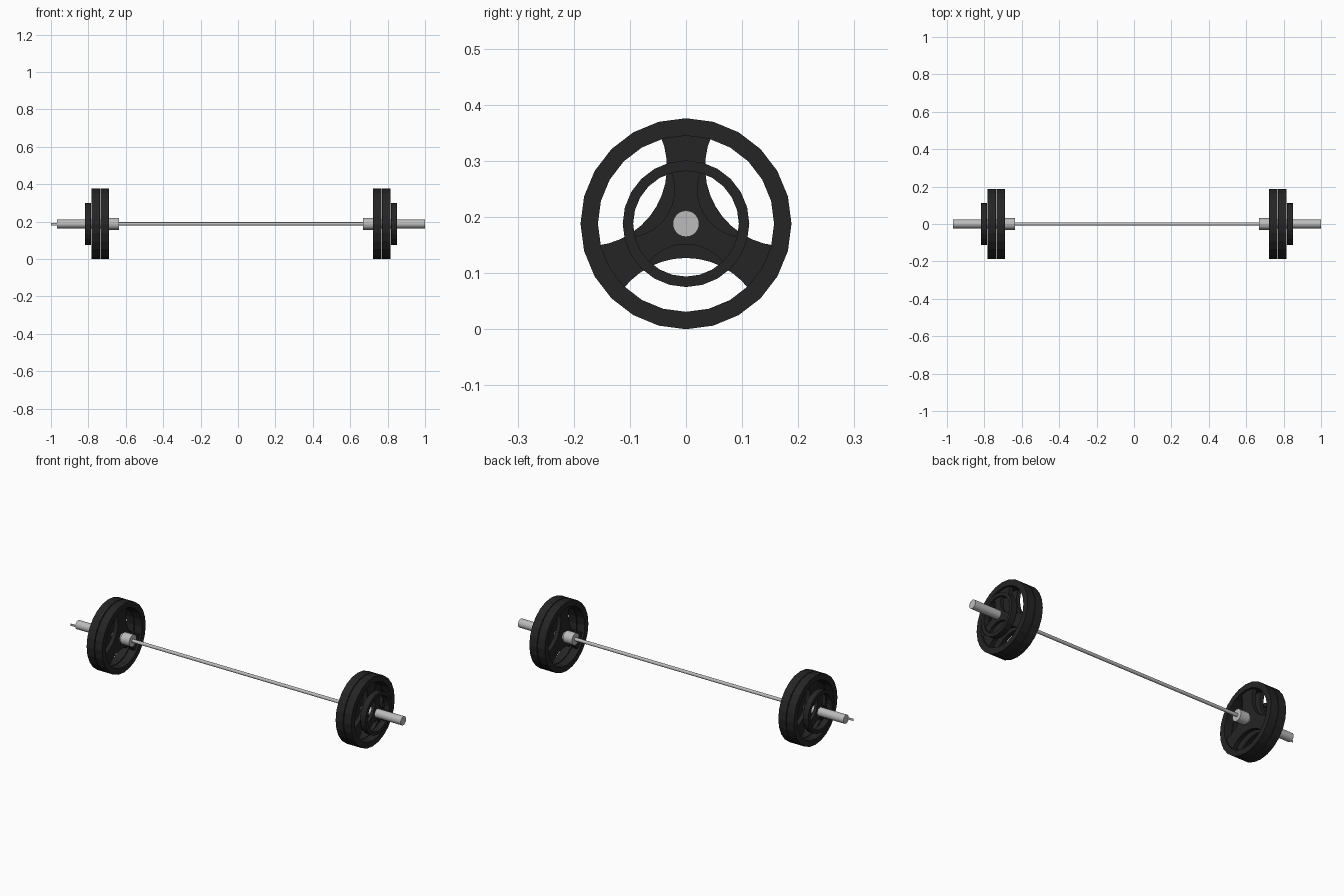
import bpy, bmesh
from math import sin, cos, pi, radians
from mathutils import Matrix, Vector

cube = bpy.data.objects.get("Cube")
if cube:
    bpy.data.objects.remove(cube)

CX, CZ = 0.016, 0.188      # middle of the bar
SIDES = 24


def material(name, rgb, rough):
    m = bpy.data.materials.new(name)
    m.use_nodes = True
    m.diffuse_color = (*rgb, 1)
    bsdf = m.node_tree.nodes["Principled BSDF"]
    bsdf.inputs["Base Color"].default_value = (*rgb, 1)
    bsdf.inputs["Roughness"].default_value = rough
    return m


steel = material("light grey steel", (0.5, 0.5, 0.5), 0.5)
iron = material("black iron", (0.018, 0.018, 0.018), 0.6)


def finish(name, bm, mat):
    bmesh.ops.recalc_face_normals(bm, faces=bm.faces)
    me = bpy.data.meshes.new(name)
    bm.to_mesh(me)
    bm.free()
    me.materials.append(mat)
    ob = bpy.data.objects.new(name, me)
    bpy.context.collection.objects.link(ob)
    return ob


def circle(r):
    return [(r * sin(2 * pi * i / SIDES), r * cos(2 * pi * i / SIDES)) for i in range(SIDES)]


def loop(bm, outline, x):
    return [bm.verts.new((x, y, CZ + z)) for y, z in outline]


def bridge(bm, a, b):
    for i in range(len(a)):
        j = (i + 1) % len(a)
        bm.faces.new((a[i], a[j], b[j], b[i]))


def prism(bm, outline, x0, x1):
    a, b = loop(bm, outline, x0), loop(bm, outline, x1)
    bridge(bm, a, b)
    bm.faces.new(a)
    bm.faces.new(b)


def rod(name, r, x0, x1):
    bm = bmesh.new()
    prism(bm, circle(r), x0, x1)
    return finish(name, bm, steel)


def web_outline(scale):
    # three spokes left between three round-backed windows
    pts = []
    for k in range(3):
        d = radians(180 + 120 * k)
        for i in range(13):
            t = radians(-54 + 9 * i)
            out, side = 0.202 - 0.141 * cos(t), 0.141 * sin(t)
            pts.append((scale * (out * sin(d) + side * cos(d)),
                        scale * (out * cos(d) - side * sin(d))))
    return pts


def plate(name, scale, x0, x1):
    bm = bmesh.new()
    # rim
    outer, inner = circle(0.188 * scale), circle(0.157 * scale)
    loops = [loop(bm, o, x) for o, x in ((outer, x0), (outer, x1), (inner, x1), (inner, x0))]
    for i in range(4):
        bridge(bm, loops[i], loops[(i + 1) % 4])
    # recessed spokes
    mid, half = (x0 + x1) / 2, abs(x1 - x0) * 0.25
    prism(bm, web_outline(scale), mid - half, mid + half)
    return finish(name, bm, iron)


# bar
rod("shaft", 0.009, CX - 0.7, CX + 0.7)

# both loaded ends
for side, s in (("left", 1), ("right", -1)):
    def at(x):
        return CX + s * x
    rod(side + "_collar", 0.032, at(0.652), at(0.706))
    rod(side + "_sleeve", 0.0235, at(0.69), at(0.984))
    plate(side + "_inner_plate", 1, at(0.706), at(0.751))
    plate(side + "_outer_plate", 1, at(0.755), at(0.8))
    plate(side + "_small_plate", 0.6, at(0.802), at(0.834))

# thin loose tab beyond the right sleeve
bm = bmesh.new()
bmesh.ops.create_cube(bm, size=1, matrix=Matrix.Translation(Vector((-0.984, -0.018, CZ - 0.002)))
                      @ Matrix.Diagonal((0.032, 0.001, 0.012, 1)))
finish("end_tab", bm, steel)
